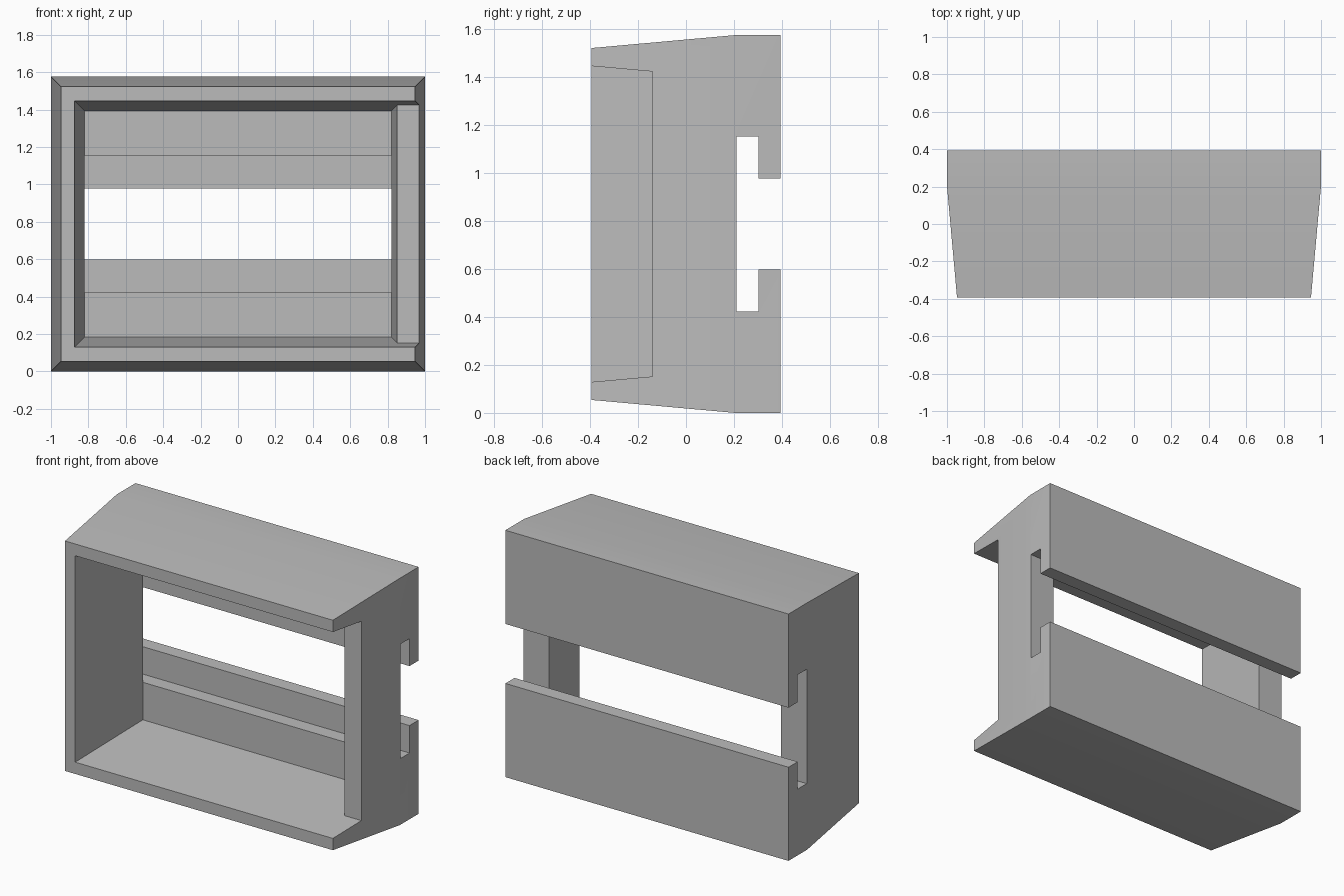
import bpy, bmesh, math

if "Cube" in bpy.data.objects:
    bpy.data.objects.remove(bpy.data.objects["Cube"], do_unlink=True)

grey = bpy.data.materials.new("mid grey")
grey.use_nodes = True
colour = (0.5, 0.5, 0.5, 1)
grey.diffuse_color = colour
grey.node_tree.nodes["Principled BSDF"].inputs["Base Color"].default_value = colour

MID = 0.788          # height of the frame's centre line
FRONT, BACK, BEND = -0.394, 0.394, 0.205
SLOPE = 0.09         # taper of the walls towards the front


def loft(name, sections):
    """Solid through rectangles (y, x_min, x_max, z_min, z_max), front to back."""
    bm = bmesh.new()
    rings = [[bm.verts.new((x, y, z)) for x, z in ((a, c), (b, c), (b, d), (a, d))]
             for y, a, b, c, d in sections]
    for r, s in zip(rings, rings[1:]):
        for i in range(4):
            bm.faces.new((r[i], r[i - 1], s[i - 1], s[i]))
    bm.faces.new(rings[0])
    bm.faces.new(rings[-1][::-1])
    bmesh.ops.recalc_face_normals(bm, faces=bm.faces)
    mesh = bpy.data.meshes.new(name)
    bm.to_mesh(mesh)
    bm.free()
    mesh.materials.append(grey)
    ob = bpy.data.objects.new(name, mesh)
    bpy.context.collection.objects.link(ob)
    return ob


def section(y, half_w, half_h):
    return (y, -half_w, half_w, MID - half_h, MID + half_h)


def cavity_half_height(y):
    return 0.605 + SLOPE * (BEND - y)


# Outer body, tapered towards the front
t = SLOPE * (BEND - FRONT)
body = loft("frame_body", [section(FRONT, 1 - t, MID - t),
                           section(BEND, 1, MID), section(BACK, 1, MID)])

# Cavity, side notch, cross slot and rear opening
y0, y1 = -0.6, -0.14
cutters = [
    loft("cavity_cutter", [section(y, 0.82 + SLOPE * (BEND - y), cavity_half_height(y))
                           for y in (y0, 0.21)]),
    loft("notch_cutter", [(y, 0.5, 1.2, MID - cavity_half_height(y), MID + cavity_half_height(y))
                          for y in (y0, y1)]),
    loft("slot_cutter", [section(0.21, 1.2, 0.365), section(0.302, 1.2, 0.365)]),
    loft("rear_cutter", [section(0.25, 1.3, 0.19), section(0.6, 1.3, 0.19)]),
]
bpy.context.view_layer.objects.active = body
for c in cutters:
    c.hide_render = True
    m = body.modifiers.new(c.name, "BOOLEAN")
    m.operation, m.object, m.solver = "DIFFERENCE", c, "EXACT"
    bpy.ops.object.modifier_apply(modifier=m.name)
    bpy.data.objects.remove(c, do_unlink=True)

# Smooth the shallow bend, keep the corners sharp
bpy.ops.object.select_all(action="DESELECT")
body.select_set(True)
bpy.ops.object.shade_smooth_by_angle(angle=math.radians(30))
